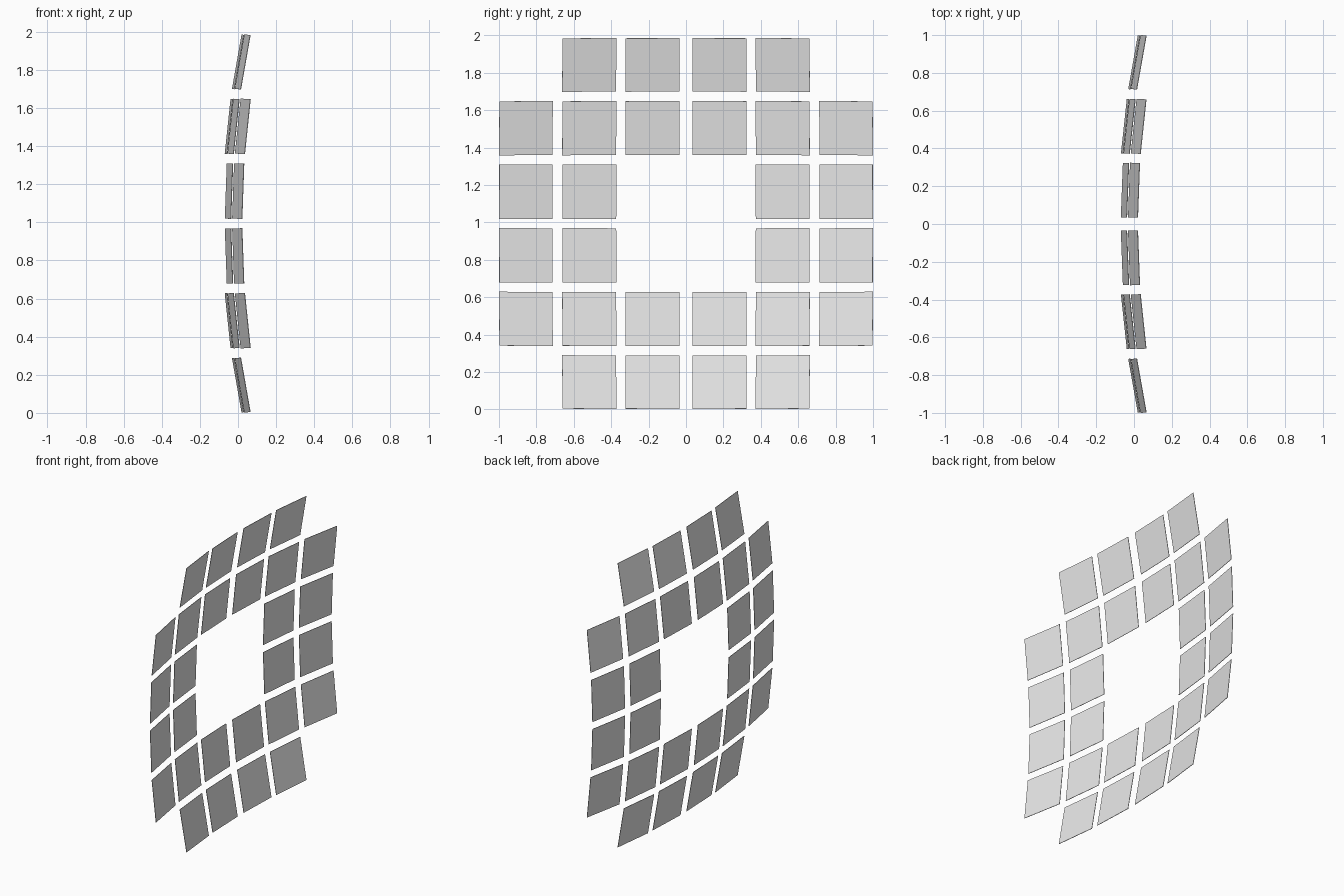
import bpy
import bmesh
from mathutils import Vector, Matrix

default = bpy.data.objects.get("Cube")
if default:
    bpy.data.objects.remove(default, do_unlink=True)

SIDE = 0.29          # panel edge length
THICK = 0.003        # panel thickness
CURVE = 0.208        # 1 / radius of the dish
VERTEX_X = -0.078    # deepest point of the dish
MID_Z = 0.994

columns = (-0.856, -0.517, -0.179, 0.179, 0.517, 0.856)
rows = (-0.848, -0.51, -0.17, 0.17, 0.51, 0.848)

# Material
grey = bpy.data.materials.new("light_grey")
grey.use_nodes = True
grey.diffuse_color = (0.8, 0.8, 0.8, 1)
grey.node_tree.nodes["Principled BSDF"].inputs["Base Color"].default_value = (0.8, 0.8, 0.8, 1)

# One thin square tile, shared by every panel, facing +x
bm = bmesh.new()
bmesh.ops.create_cube(bm, size=1, matrix=Matrix.Diagonal((THICK, SIDE, SIDE, 1)))
tile = bpy.data.meshes.new("panel_tile")
bm.to_mesh(tile)
bm.free()
tile.materials.append(grey)

# Panels tangent to a shallow dish; corners and the central square stay open
for r, z in enumerate(rows):
    for c, y in enumerate(columns):
        corner = r in (0, 5) and c in (0, 5)
        opening = r in (2, 3) and c in (2, 3)
        if corner or opening:
            continue
        panel = bpy.data.objects.new(f"panel_row{r + 1}_column{c + 1}", tile)
        normal = Vector((1, -CURVE * y, -CURVE * z))
        panel.rotation_mode = 'QUATERNION'
        panel.rotation_quaternion = Vector((1, 0, 0)).rotation_difference(normal)
        panel.location = (VERTEX_X + CURVE / 2 * (y * y + z * z), y, MID_Z + z)
        bpy.context.collection.objects.link(panel)
